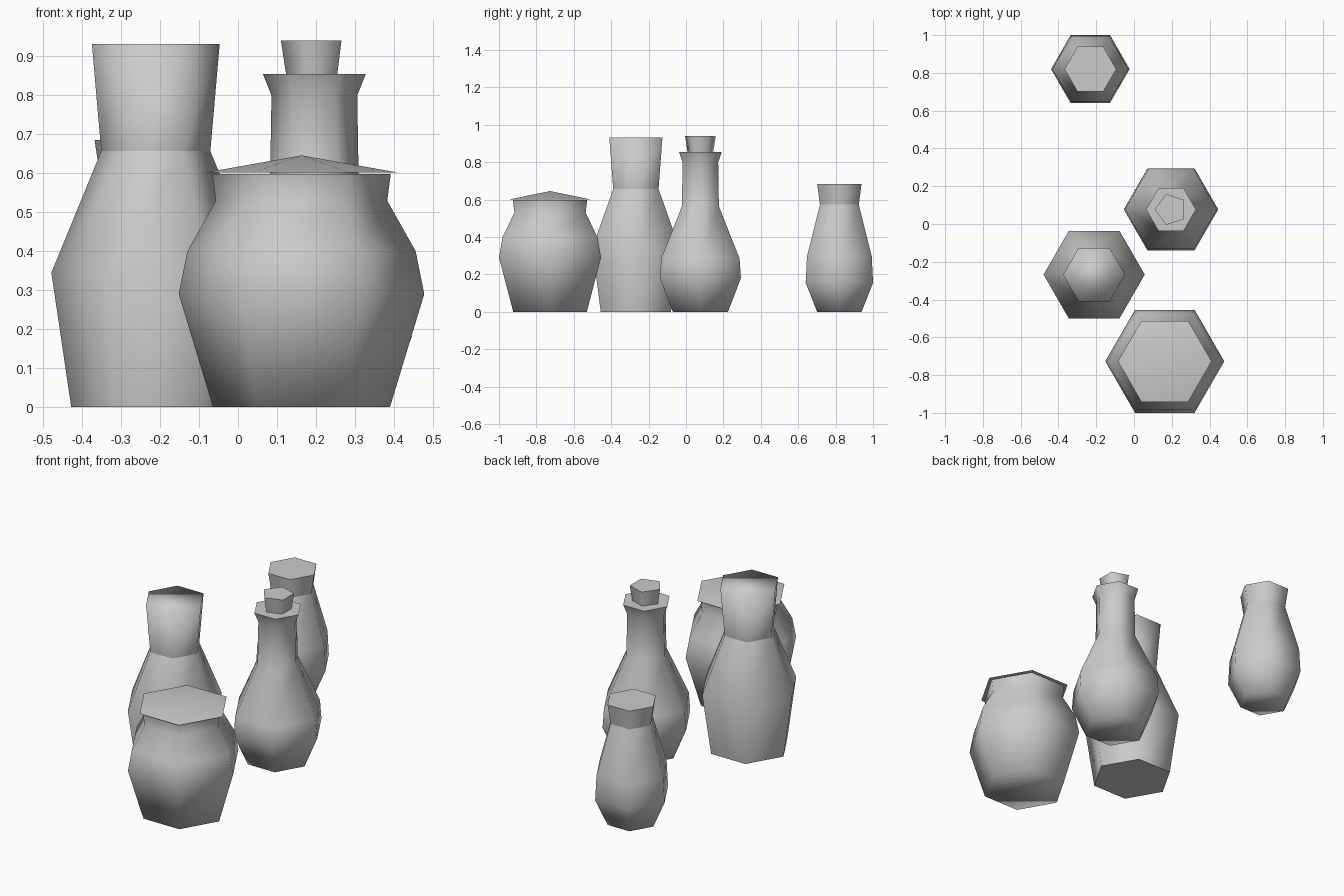
import bpy, bmesh
from math import pi, cos, sin

if "Cube" in bpy.data.objects:
    bpy.data.objects.remove(bpy.data.objects["Cube"])


def lathe(name, centre, profile, sides=6, turn=0.0, base_smooth=True, top_smooth=False, creases=()):
    """Low-poly turned form: rings of (radius, height), capped at both ends.
    A final radius of 0 closes to a point; creases lists sharp ring indices."""
    bm = bmesh.new()
    rings = []
    for r, z in profile:
        count = sides if r > 0 else 1
        rings.append([bm.verts.new((r * cos(turn + 2 * pi * i / sides),
                                    r * sin(turn + 2 * pi * i / sides), z))
                      for i in range(count)])
    for low, high in zip(rings, rings[1:]):
        for i in range(sides):
            j = (i + 1) % sides
            if len(high) == 1:
                face = bm.faces.new((low[i], low[j], high[0]))
            else:
                face = bm.faces.new((low[i], low[j], high[j], high[i]))
            face.smooth = True
    bm.faces.new(rings[0][::-1]).smooth = base_smooth
    if len(rings[-1]) > 1:
        bm.faces.new(rings[-1]).smooth = top_smooth
    for k in creases:
        for i in range(sides):
            bm.edges.get((rings[k][i], rings[k][(i + 1) % sides])).smooth = False
    mesh = bpy.data.meshes.new(name)
    bm.to_mesh(mesh)
    bm.free()
    obj = bpy.data.objects.new(name, mesh)
    obj.location = (centre[0], centre[1], 0)
    bpy.context.collection.objects.link(obj)
    return obj


# squat jar with a shallow pointed lid
jar = (0.163, -0.727)
lathe("squat_jar", jar,
      [(0.227, 0), (0.315, 0.29), (0.293, 0.40), (0.22, 0.53), (0.229, 0.598)])
lathe("jar_lid", jar, [(0.248, 0.602), (0, 0.646)], base_smooth=False)

# tall flared vase
lathe("tall_vase", (-0.211, -0.268),
      [(0.217, 0), (0.268, 0.345), (0.14, 0.657), (0.164, 0.932)],
      base_smooth=False, top_smooth=True, creases=(2,))

# long-necked bottle with a five-sided stopper
bottle = (0.196, 0.077)
lathe("bottle", bottle,
      [(0.17, 0), (0.25, 0.18), (0.242, 0.285), (0.114, 0.565),
       (0.11, 0.80), (0.132, 0.855)])
lathe("bottle_stopper", bottle, [(0.072, 0.85), (0.086, 0.941)],
      sides=5, turn=pi, base_smooth=False)

# slim vase at the back
lathe("slim_vase", (-0.231, 0.82),
      [(0.137, 0), (0.208, 0.155), (0.2, 0.295), (0.12, 0.573), (0.137, 0.685)],
      creases=(3,))
